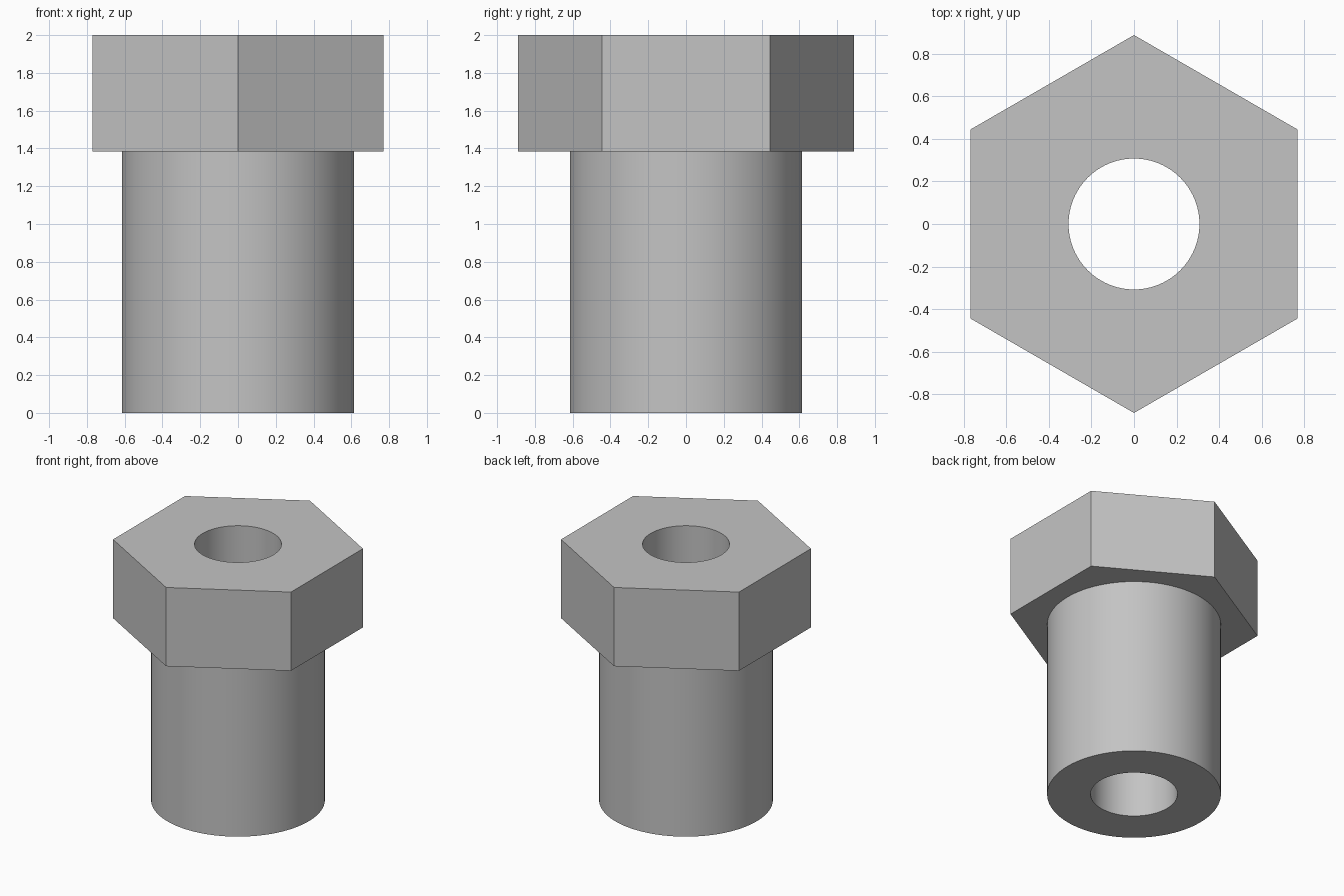
import bpy, bmesh, math

cube = bpy.data.objects.get("Cube")
if cube:
    bpy.data.objects.remove(cube, do_unlink=True)

UNIT = 2 / 13
SEGMENTS = 96
HEAD_RADIUS = 5 * UNIT / math.cos(math.pi / 6)
SHANK_RADIUS = 4 * UNIT
BORE_RADIUS = 2 * UNIT
SHOULDER, TOP = 9 * UNIT, 13 * UNIT

bm = bmesh.new()


def ring(sides, radius, z):
    """Closed loop of edges, with a corner on the +y axis."""
    verts = []
    for i in range(sides):
        a = math.pi / 2 + math.tau * i / sides
        verts.append(bm.verts.new((radius * math.cos(a), radius * math.sin(a), z)))
    edges = [bm.edges.new((verts[i - 1], verts[i])) for i in range(sides)]
    return verts, edges


def wall(lower, upper):
    a, b = lower[0], upper[0]
    for i in range(len(a)):
        bm.faces.new((a[i - 1], a[i], b[i], b[i - 1]))


def annulus(outer, inner):
    bmesh.ops.triangle_fill(bm, use_beauty=True, edges=outer[1] + inner[1])


# Loops of the hexagonal head, round shank and through bore
head_low, head_high = ring(6, HEAD_RADIUS, SHOULDER), ring(6, HEAD_RADIUS, TOP)
shank_low, shank_high = (ring(SEGMENTS, SHANK_RADIUS, z) for z in (0, SHOULDER))
bore_low, bore_high = (ring(SEGMENTS, BORE_RADIUS, z) for z in (0, TOP))

# Upright walls
wall(head_low, head_high)
wall(shank_low, shank_high)
wall(bore_low, bore_high)

# Flat faces: top, underside of the head, bottom end
annulus(head_high, bore_high)
annulus(head_low, shank_high)
annulus(shank_low, bore_low)

bmesh.ops.recalc_face_normals(bm, faces=bm.faces)
mesh = bpy.data.meshes.new("hex_bushing")
bm.to_mesh(mesh)
bm.free()
bushing = bpy.data.objects.new("hex_bushing", mesh)
bpy.context.collection.objects.link(bushing)

# Plain grey metal
grey = bpy.data.materials.new("plain_grey")
grey.use_nodes = True
colour = (0.55, 0.55, 0.55, 1)
grey.diffuse_color = colour
grey.node_tree.nodes["Principled BSDF"].inputs["Base Color"].default_value = colour
mesh.materials.append(grey)

# Smooth round walls, sharp rims and corners
bpy.ops.object.select_all(action="DESELECT")
bushing.select_set(True)
bpy.context.view_layer.objects.active = bushing
bpy.ops.object.shade_smooth_by_angle(angle=math.radians(30))
